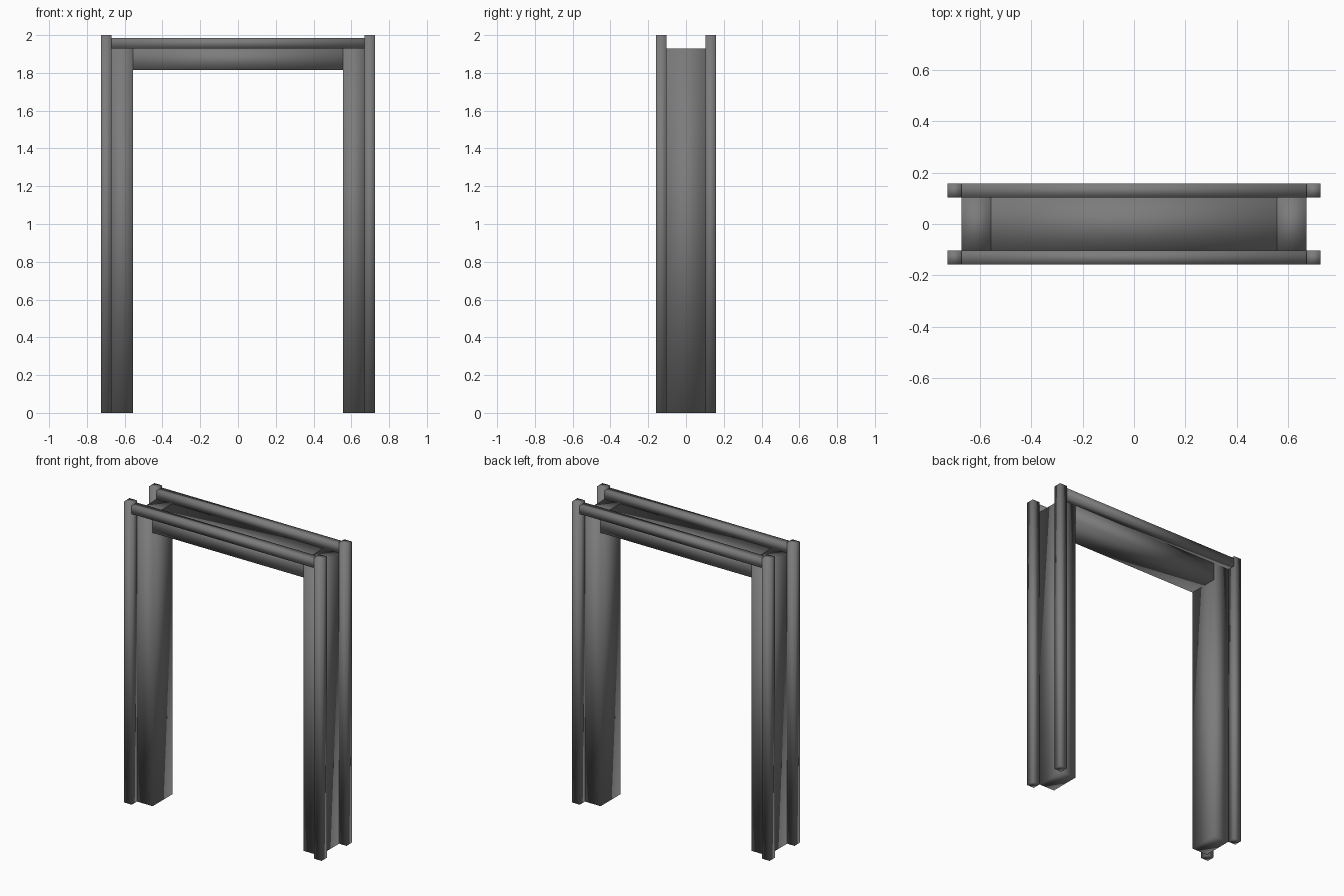
import bpy

default = bpy.data.objects.get("Cube")
if default:
    bpy.data.objects.remove(default, do_unlink=True)

metal = bpy.data.materials.new("dark grey metal")
metal.use_nodes = True
GREY = (0.2, 0.2, 0.2, 1)
metal.diffuse_color = GREY
metal.node_tree.nodes["Principled BSDF"].inputs["Base Color"].default_value = GREY


def box(name, xs, ys, zs):
    """Softly shaded box between pairs of limits on each axis."""
    bpy.ops.mesh.primitive_cube_add(size=1)
    ob = bpy.context.object
    ob.name = ob.data.name = name
    for v in ob.data.vertices:
        for axis, (low, high) in enumerate((xs, ys, zs)):
            v.co[axis] = low if v.co[axis] < 0 else high
    ob.data.materials.append(metal)
    bpy.ops.object.shade_smooth()
    return ob


def span(sign, inner, outer):
    return tuple(sorted((sign * inner, sign * outer)))


OUTER_X, POST_X, JAMB_X = 0.725, 0.67, 0.555
OUTER_Y, JAMB_Y = 0.158, 0.103
TOP, RAIL_TOP, JAMB_TOP, HEADER_BOTTOM = 2.0, 1.985, 1.93, 1.815

# Jambs and corner posts
for side, sx in (("left", 1), ("right", -1)):
    box(side + "_jamb", span(sx, JAMB_X, POST_X), (-JAMB_Y, JAMB_Y), (0, JAMB_TOP))
    for face, sy in (("front", -1), ("back", 1)):
        box(f"{face}_{side}_post", span(sx, POST_X, OUTER_X),
            span(sy, JAMB_Y, OUTER_Y), (0, TOP))

# Header between the jambs
box("header", (-JAMB_X, JAMB_X), (-JAMB_Y, JAMB_Y), (HEADER_BOTTOM, JAMB_TOP))

# Top rails between the posts
for face, sy in (("front", -1), ("back", 1)):
    box(face + "_top_rail", (-POST_X, POST_X), span(sy, JAMB_Y, OUTER_Y),
        (JAMB_TOP, RAIL_TOP))
